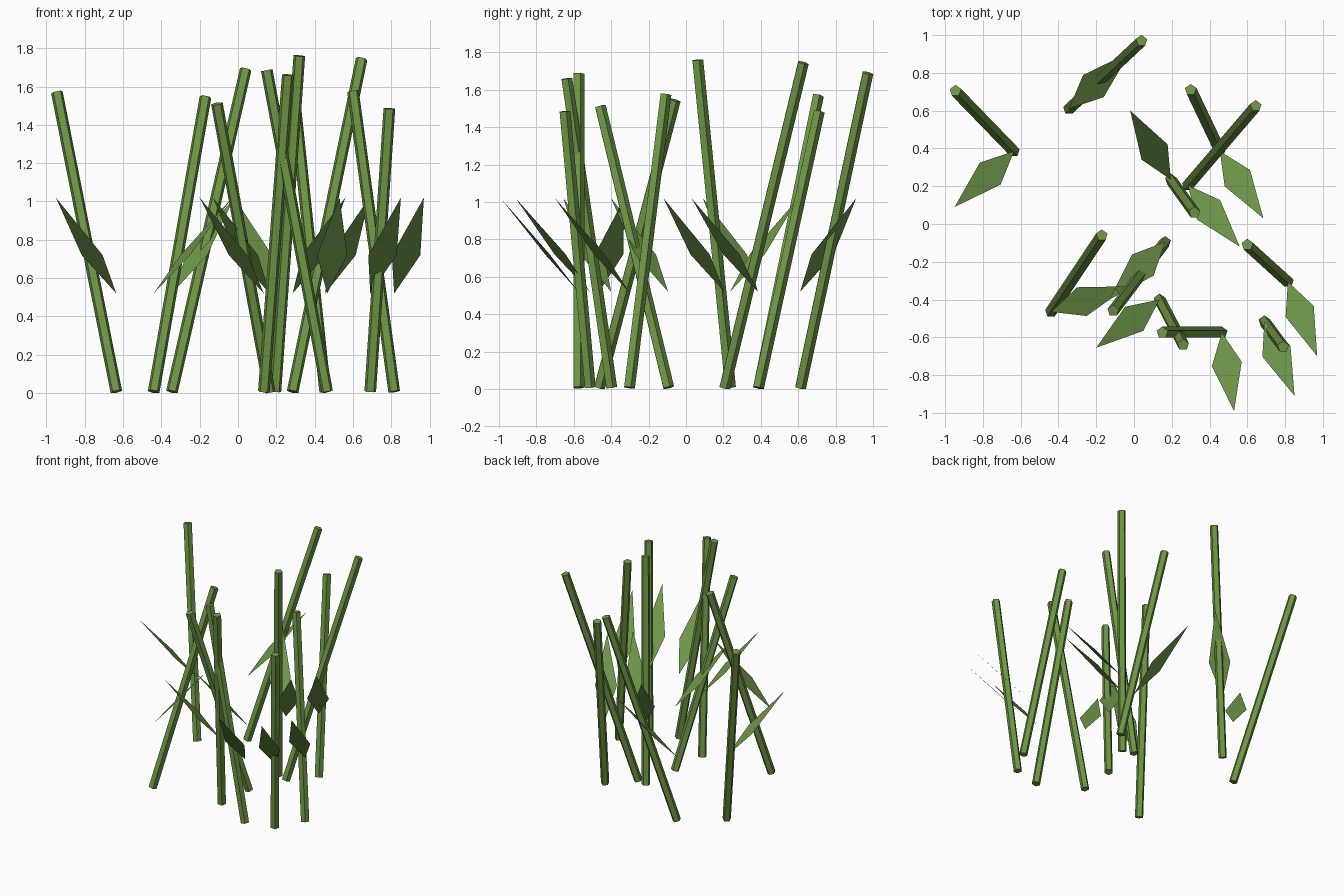
import bpy, bmesh
from mathutils import Vector

if "Cube" in bpy.data.objects:
    bpy.data.objects.remove(bpy.data.objects["Cube"])

SIDES, RADIUS = 5, 0.032
LEAF_LOW, LEAF_HIGH = 0.52, 1.02

def material(name, color):
    m = bpy.data.materials.new(name)
    m.diffuse_color = color
    m.use_nodes = True
    m.node_tree.nodes["Principled BSDF"].inputs["Base Color"].default_value = m.diffuse_color
    return m

stalk_mat = material("stalk_green", (0.16, 0.31, 0.06, 1))
leaf_mat = material("leaf_green", (0.16, 0.31, 0.07, 1))

def add_object(name, bm, mat):
    me = bpy.data.meshes.new(name)
    bm.to_mesh(me)
    bm.free()
    me.materials.append(mat)
    bpy.context.collection.objects.link(bpy.data.objects.new(name, me))

# Leaning five-sided stalk between two points
def stalk(name, base, top):
    a, b = Vector(base), Vector(top)
    axis = b - a
    bm = bmesh.new()
    bmesh.ops.create_cone(bm, cap_ends=True, segments=SIDES, radius1=RADIUS,
                          radius2=RADIUS, depth=axis.length)
    turn = Vector((0, 0, 1)).rotation_difference(axis)
    for v in bm.verts:
        v.co = turn @ v.co + (a + b) / 2
    add_object(name, bm, stalk_mat)

# Flat kite-shaped leaf rising away from the point above the stalk base
def leaf(name, base, tip):
    a = Vector((*base, LEAF_LOW))
    b = Vector((*tip, LEAF_HIGH))
    mid = a.lerp(b, 0.4)
    side = (b - a).cross(Vector((0, 0, 1))).normalized() * 0.08
    bm = bmesh.new()
    bm.faces.new([bm.verts.new(p) for p in (a, mid + side, b, mid - side)])
    add_object(name, bm, leaf_mat)

# base x, y | top x, y, z | leaf tip x, y
canes = [
    (-0.635, 0.385, -0.945, 0.705, 1.57, -0.95, 0.09),
    (-0.345, 0.61, 0.04, 0.97, 1.69, -0.02, 0.91),
    (0.455, 0.385, 0.30, 0.71, 1.485, 0.685, 0.03),
    (0.285, 0.205, 0.645, 0.625, 1.745, 0.56, -0.12),
    (0.195, 0.235, 0.32, 0.06, 1.76, -0.02, 0.60),
    (0.815, -0.305, 0.60, -0.11, 1.575, 0.97, -0.70),
    (-0.44, -0.465, -0.17, -0.06, 1.545, -0.03, -0.33),
    (0.165, -0.095, -0.11, -0.46, 1.51, -0.13, -0.40),
    (0.465, -0.575, 0.15, -0.575, 1.685, 0.53, -0.99),
    (0.135, -0.40, 0.26, -0.64, 1.66, -0.20, -0.655),
    (0.69, -0.515, 0.79, -0.65, 1.485, 0.85, -0.91),
]
for i, (bx, by, tx, ty, tz, lx, ly) in enumerate(canes, 1):
    stalk(f"stalk_{i}", (bx, by, 0.008), (tx, ty, tz))
    leaf(f"leaf_{i}", (bx, by), (lx, ly))
